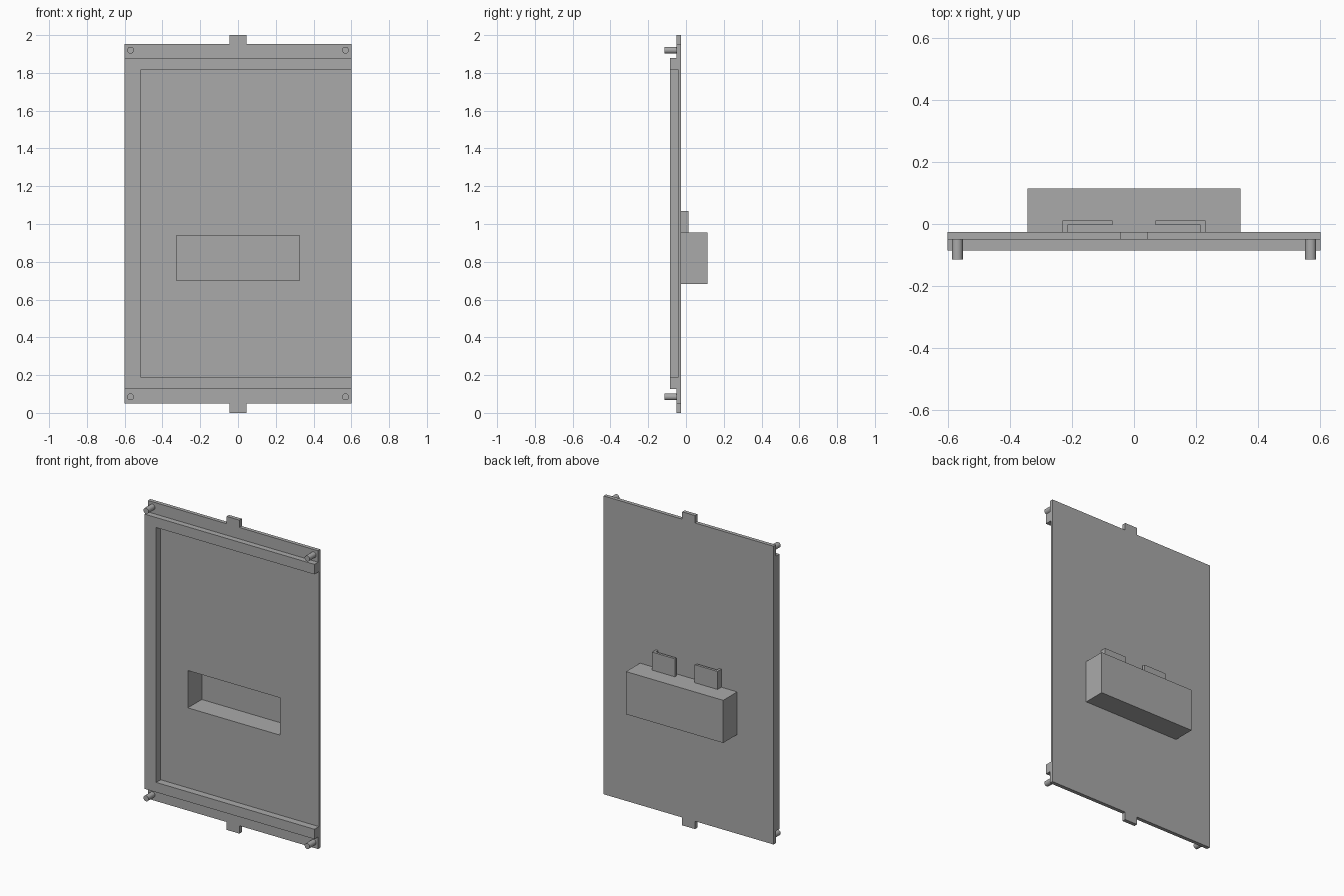
import bpy
import bmesh
from mathutils import Matrix

cube = bpy.data.objects.get("Cube")
if cube:
    bpy.data.objects.remove(cube, do_unlink=True)

grey = bpy.data.materials.new("plain grey")
grey.use_nodes = True
grey.diffuse_color = (0.4, 0.4, 0.4, 1)
grey.node_tree.nodes["Principled BSDF"].inputs["Base Color"].default_value = (0.4, 0.4, 0.4, 1)


def prism(name, outline, start, end, plane="yz"):
    """Extrude an outline in the yz plane along x, or in the xy plane along z."""
    bm = bmesh.new()
    place = (lambda a, b: (start, a, b)) if plane == "yz" else (lambda a, b: (a, b, start))
    face = bm.faces.new([bm.verts.new(place(a, b)) for a, b in outline])
    moved = bmesh.ops.extrude_face_region(bm, geom=[face])["geom"]
    length = end - start
    shift = (length, 0, 0) if plane == "yz" else (0, 0, length)
    bmesh.ops.translate(bm, vec=shift, verts=[v for v in moved if isinstance(v, bmesh.types.BMVert)])
    return finish(name, bm)


def finish(name, bm):
    bmesh.ops.recalc_face_normals(bm, faces=bm.faces)
    mesh = bpy.data.meshes.new(name)
    bm.to_mesh(mesh)
    bm.free()
    mesh.materials.append(grey)
    obj = bpy.data.objects.new(name, mesh)
    bpy.context.collection.objects.link(obj)
    return obj


def box(name, x, y, z):
    return prism(name, [(y[0], z[0]), (y[1], z[0]), (y[1], z[1]), (y[0], z[1])], *x)


def cut(target, cutter):
    mod = target.modifiers.new("cut", "BOOLEAN")
    mod.operation = "DIFFERENCE"
    mod.solver = "EXACT"
    mod.object = cutter
    bpy.context.view_layer.objects.active = target
    bpy.ops.object.modifier_apply(modifier=mod.name)


BACK, FLANGE, FLOOR, FRONT = -0.026, -0.05, -0.041, -0.086

# Panel with thin end flanges and a raised frame, open on its left side
panel = prism("panel", [(BACK, 0.05), (FLANGE, 0.05), (FLANGE, 0.127), (FRONT, 0.127),
                        (FRONT, 1.88), (FLANGE, 1.88), (FLANGE, 1.953), (BACK, 1.953)], -0.6, 0.6)
housing = box("handle_pocket", (-0.343, 0.343), (BACK, 0.115), (0.683, 0.955))

# Recess of the frame, and the pocket through the panel into its housing
recess = box("recess_cutter", (-0.517, 0.7), (-0.2, FLOOR), (0.19, 1.816))
pocket = box("pocket_cutter", (-0.325, 0.325), (-0.2, 0.099), (0.7, 0.938))
cut(panel, recess)
cut(panel, pocket)
cut(housing, pocket)
for cutter in (recess, pocket):
    bpy.data.objects.remove(cutter, do_unlink=True)

# Tabs in the middle of the top and bottom edges
for end, z in (("bottom", (0, 0.05)), ("top", (1.953, 2))):
    box(end + "_tab", (-0.045, 0.045), (FLANGE, BACK), z)

for side, s in (("left", 1), ("right", -1)):
    # Locating pins on the flanges
    for end, z in (("bottom", 0.085), ("top", 1.92)):
        bm = bmesh.new()
        bmesh.ops.create_cone(bm, cap_ends=True, segments=32, radius1=0.018, radius2=0.018, depth=0.067,
                              matrix=Matrix.Translation((s * 0.569, -0.0815, z)) @ Matrix.Rotation(1.5708, 4, "X"))
        pin = finish(f"{end}_{side}_pin", bm)
        for o in bpy.context.selected_objects:
            o.select_set(False)
        pin.select_set(True)
        bpy.context.view_layer.objects.active = pin
        bpy.ops.object.shade_smooth_by_angle()
    # L-shaped clips behind the panel, standing on the housing
    hook = [(0.231, BACK), (0.231, 0.012), (0.07, 0.012), (0.07, -0.004), (0.215, -0.004), (0.215, BACK)]
    prism(side + "_clip", [(s * x, y) for x, y in hook], 0.955, 1.07, "xy")
